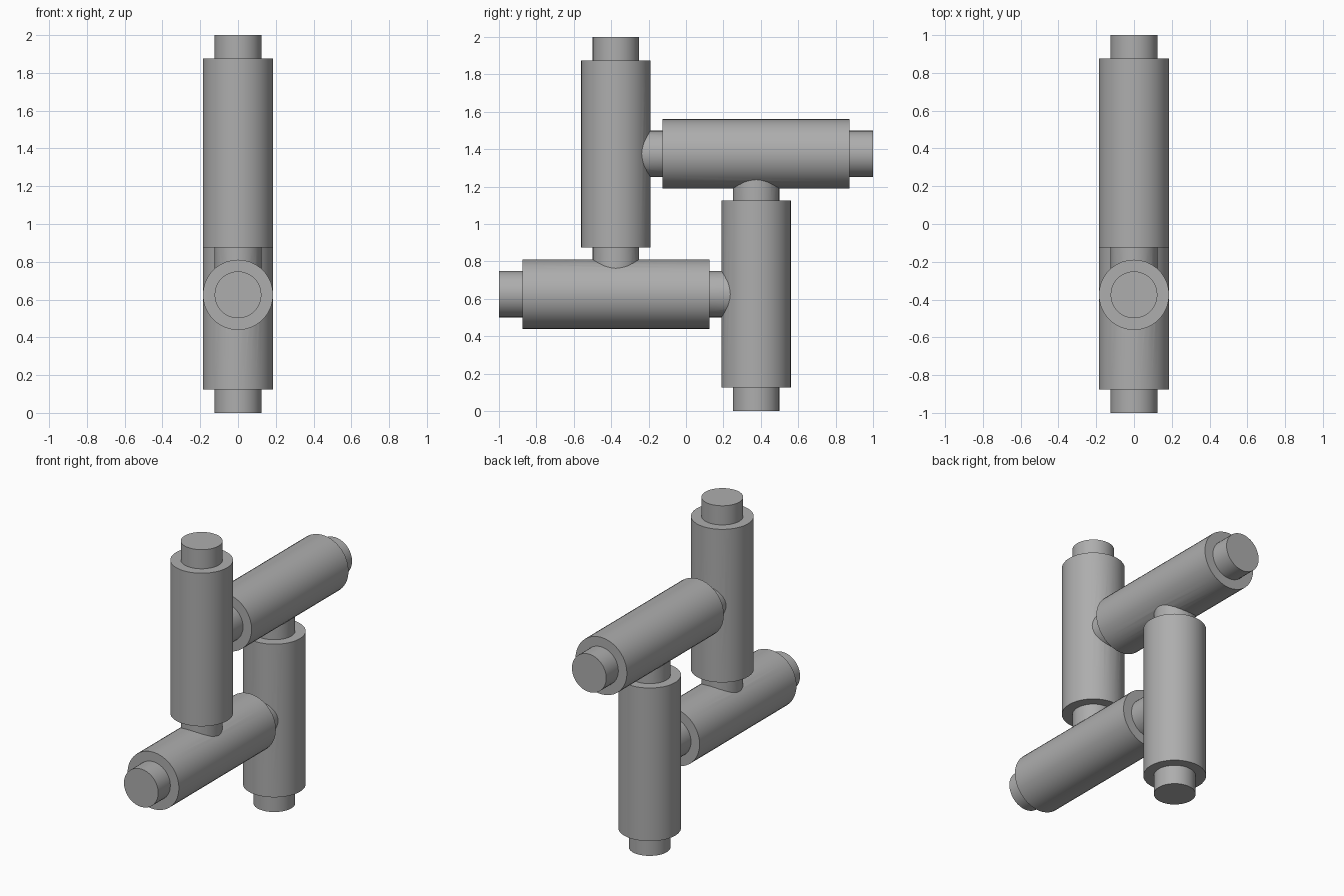
import bpy, bmesh, math
from mathutils import Matrix

if "Cube" in bpy.data.objects:
    bpy.data.objects.remove(bpy.data.objects["Cube"])

SIDES = 36
R_SLEEVE, R_ROD = 0.186, 0.124

grey = bpy.data.materials.new("plain grey")
grey.diffuse_color = (0.42, 0.42, 0.42, 1)
grey.use_nodes = True
grey.node_tree.nodes["Principled BSDF"].inputs["Base Color"].default_value = grey.diffuse_color

# Stepped pin: thin rod ends on a thick sleeve, revolved about z (radius, height)
PROFILE = [(R_ROD, -0.625), (R_ROD, -0.5), (R_SLEEVE, -0.5),
           (R_SLEEVE, 0.5), (R_ROD, 0.5), (R_ROD, 0.625)]


def stepped_pin(name, y, z, horizontal):
    bm = bmesh.new()
    rings = [[bm.verts.new((r * math.cos(2 * math.pi * i / SIDES),
                            r * math.sin(2 * math.pi * i / SIDES), h))
              for i in range(SIDES)] for r, h in PROFILE]
    for a, b in zip(rings, rings[1:]):
        for i in range(SIDES):
            j = (i + 1) % SIDES
            bm.faces.new((a[i], a[j], b[j], b[i]))
    bm.faces.new(rings[0][::-1])
    bm.faces.new(rings[-1])
    if horizontal:
        bm.transform(Matrix.Rotation(math.pi / 2, 4, 'X'))
    bm.transform(Matrix.Translation((0, y, z)))
    bmesh.ops.recalc_face_normals(bm, faces=bm.faces)
    mesh = bpy.data.meshes.new(name)
    bm.to_mesh(mesh)
    bm.free()
    mesh.materials.append(grey)
    ob = bpy.data.objects.new(name, mesh)
    bpy.context.collection.objects.link(ob)
    return ob


# Four interlocked pins, each butting into the side of the next
pins = [stepped_pin("front_upright_pin", -0.375, 1.375, False),
        stepped_pin("upper_crossing_pin", 0.375, 1.375, True),
        stepped_pin("back_upright_pin", 0.375, 0.625, False),
        stepped_pin("lower_crossing_pin", -0.375, 0.625, True)]

# Fuse into one body
frame = pins[0]
for pin in pins[1:]:
    mod = frame.modifiers.new("fuse", 'BOOLEAN')
    mod.operation, mod.solver, mod.object = 'UNION', 'EXACT', pin
bpy.context.view_layer.update()
fused = bpy.data.meshes.new_from_object(
    frame.evaluated_get(bpy.context.evaluated_depsgraph_get()))
frame.modifiers.clear()
frame.data = fused
frame.name = "interlocked_pin_frame"
for pin in pins[1:]:
    bpy.data.objects.remove(pin)

# Round sides smooth, step edges crisp
bpy.ops.object.select_all(action='DESELECT')
frame.select_set(True)
bpy.context.view_layer.objects.active = frame
bpy.ops.object.shade_smooth_by_angle(angle=math.radians(30))
